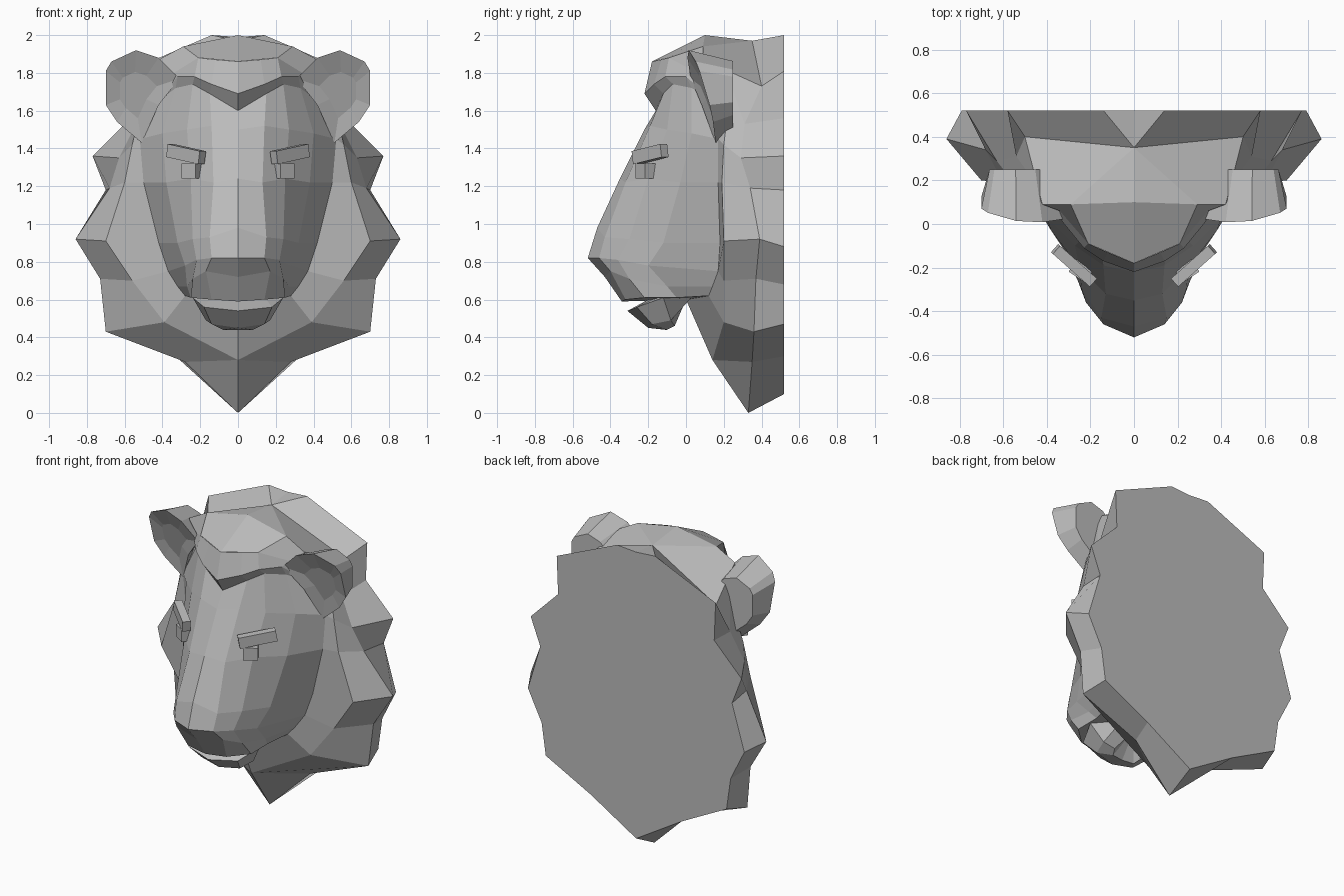
import bpy
import bmesh
from mathutils import Matrix, Vector

old = bpy.data.objects.get("Cube")
if old:
    bpy.data.objects.remove(old, do_unlink=True)

GREY = (0.5, 0.5, 0.5, 1.0)
stone = bpy.data.materials.new("stone_grey")
stone.use_nodes = True
stone.diffuse_color = GREY
stone.node_tree.nodes["Principled BSDF"].inputs["Base Color"].default_value = GREY


def finish(name, bm, mirrored=True):
    """Mirror across x, weld the seam, orient the faces and create the object."""
    if mirrored:
        copy = bmesh.ops.duplicate(bm, geom=bm.verts[:] + bm.edges[:] + bm.faces[:])
        for item in copy["geom"]:
            if isinstance(item, bmesh.types.BMVert):
                item.co.x = -item.co.x
    bmesh.ops.remove_doubles(bm, verts=bm.verts[:], dist=0.001)
    bmesh.ops.recalc_face_normals(bm, faces=bm.faces[:])
    mesh = bpy.data.meshes.new(name)
    bm.to_mesh(mesh)
    bm.free()
    mesh.materials.append(stone)
    obj = bpy.data.objects.new(name, mesh)
    bpy.context.scene.collection.objects.link(obj)
    return obj


def loft(name, rows, cap_first=False):
    """Join successive half outlines with flat quads."""
    bm = bmesh.new()
    grid = [[bm.verts.new(point) for point in row] for row in rows]
    for upper, lower in zip(grid, grid[1:]):
        for i in range(len(upper) - 1):
            bm.faces.new((upper[i], upper[i + 1], lower[i + 1], lower[i]))
    if cap_first:
        bm.faces.new(grid[0])
    return finish(name, bm)


# Mane: flat back plate, jagged outer edge, inner ridge and the line where it meets the face
back_edge = [(x, .52, z) for x, z in (
    (0, 1.99), (.14, 2), (.58, 1.81), (.57, 1.56), (.77, 1.36), (.7, 1.18),
    (.79, .88), (.69, .68), (.66, .47), (.33, .3), (0, .1))]
outer_edge = [
    (0, .35, 1.97), (0, .35, 1.97), (.5, .4, 1.73), (.54, .31, 1.53),
    (.63, .29, 1.35), (.68, .34, 1.19), (.86, .39, .92), (.73, .37, .71),
    (.7, .36, .43), (.28, .35, .27), (0, .33, 0)]
inner_ridge = [
    (0, .1, 2), (.29, .09, 1.94), (.42, .09, 1.87), (.49, .24, 1.73),
    (.56, .2, 1.42), (.6, .19, 1.22), (.7, .2, .91), (.56, .2, .7),
    (.39, .2, .48), (0, .14, .28), (0, .14, .28)]
face_line = [
    (0, -.18, 1.86), (.21, -.09, 1.88), (.34, .06, 1.8), (.42, .15, 1.65),
    (.52, .17, 1.45), (.5, .17, 1.22), (.42, .18, .9), (.37, .17, .75),
    (.28, .12, .62), (0, 0, .6), (0, 0, .6)]
loft("mane", [back_edge, outer_edge, inner_ridge, face_line], cap_first=True)

# Face sections from forehead to upper lip, each from the centre line to the cheek
throat = [(0, 0, .6)] * 5
forehead = [(0, -.16, 1.6), (.15, -.12, 1.69), (.24, -.07, 1.74), (.33, .03, 1.72), (.42, .15, 1.65)]
temple = [(0, -.22, 1.5), (.14, -.19, 1.52), (.27, -.1, 1.5), (.4, .03, 1.48), (.52, .17, 1.45)]
eye_level = [(0, -.35, 1.24), (.13, -.32, 1.22), (.25, -.2, 1.24), (.38, -.03, 1.22), (.5, .17, 1.22)]
snout = [(0, -.47, .98), (.15, -.43, .93), (.24, -.3, .92), (.32, -.12, .9), (.42, .18, .9)]
nose_tip = [(0, -.52, .82), (.14, -.46, .82), (.22, -.36, .81), (.28, -.2, .78), (.37, .17, .75)]
muzzle = [(0, -.43, .72), (.17, -.4, .75), (.24, -.3, .71), (.27, -.1, .67), (.32, .14, .67)]
upper_lip = [(0, -.34, .59), (.14, -.32, .6), (.25, -.22, .61), (.25, -.05, .61), (.28, .12, .62)]
loft("face", [forehead, temple, eye_level, snout, nose_tip, muzzle, upper_lip, throat])

# Heavy fringe hanging over the forehead
crown = [face_line[0], (.12, -.13, 1.87)] + face_line[1:4]
fringe_lip = [(0, -.22, 1.69), (.14, -.17, 1.74), (.23, -.11, 1.78), (.32, 0, 1.78), (.42, .15, 1.65)]
loft("fringe", [crown, fringe_lip, forehead])

# Lower jaw with a sloping lip
mouth = [(0, -.2, .6), (.15, -.18, .6), (.22, -.1, .62), (.15, .03, .62)]
jaw_rim = [(0, -.31, .54), (.18, -.26, .56), (.24, -.12, .61), (.15, .03, .62)]
chin = [(0, -.2, .45), (.14, -.18, .47), (.17, -.08, .49), (.12, .02, .6)]
jaw_base = [(0, -.11, .44), (.08, -.1, .44), (.1, -.06, .46), (0, 0, .6)]
loft("lower_jaw", [mouth, jaw_rim, chin, jaw_base, [(0, 0, .6)] * 4])

# Ears: tilted rim with a shallow hollow, narrowing to an upright back
ear_outline = [
    (.31, 1.77), (.42, 1.88), (.54, 1.92), (.67, 1.86), (.7, 1.81),
    (.7, 1.63), (.64, 1.54), (.51, 1.43), (.42, 1.63)]
EAR_CENTRE = Vector((.55, .09, 1.69))


def make_ear(name, side):
    bm = bmesh.new()
    rim = [Vector((x, .02 + (1.88 - z) * .3 + (x - .5) * .15, z)) for x, z in ear_outline]
    rear = [EAR_CENTRE + (p - EAR_CENTRE) * .75 for p in rim]
    for point in rear:
        point.y = .25
    inset = [EAR_CENTRE + (p - EAR_CENTRE) * .5 + Vector((0, .02, 0)) for p in rim]
    rings = [[bm.verts.new((p.x * side, p.y, p.z)) for p in ring] for ring in (inset, rim, rear)]
    count = len(rim)
    for first, second in zip(rings, rings[1:]):
        for i in range(count):
            j = (i + 1) % count
            bm.faces.new((first[i], first[j], second[j], second[i]))
    bm.faces.new(rings[0])
    bm.faces.new(rings[-1])
    finish(name, bm, mirrored=False)


# Brow plates and eye blocks, turned to follow the face
def make_block(name, side, centre, along, size):
    along = Vector(along).normalized()
    outward = along.cross(Vector((0, 0, 1))).normalized()
    up = outward.cross(along)
    frame = Matrix((along, outward, up)).transposed().to_4x4()
    bm = bmesh.new()
    bmesh.ops.create_cube(bm, size=1)
    bmesh.ops.scale(bm, vec=size, verts=bm.verts)
    bmesh.ops.transform(bm, matrix=Matrix.Translation(centre) @ frame, verts=bm.verts)
    for vert in bm.verts:
        vert.co.x *= side
    finish(name, bm, mirrored=False)


for label, side in (("left", 1), ("right", -1)):
    make_ear(label + "_ear", side)
    make_block(label + "_brow", side, (.275, -.19, 1.37), (.18, .16, .04), (.23, .05, .07))
    make_block(label + "_eye", side, (.24, -.21, 1.28), (.18, .12, 0), (.09, .08, .08))
